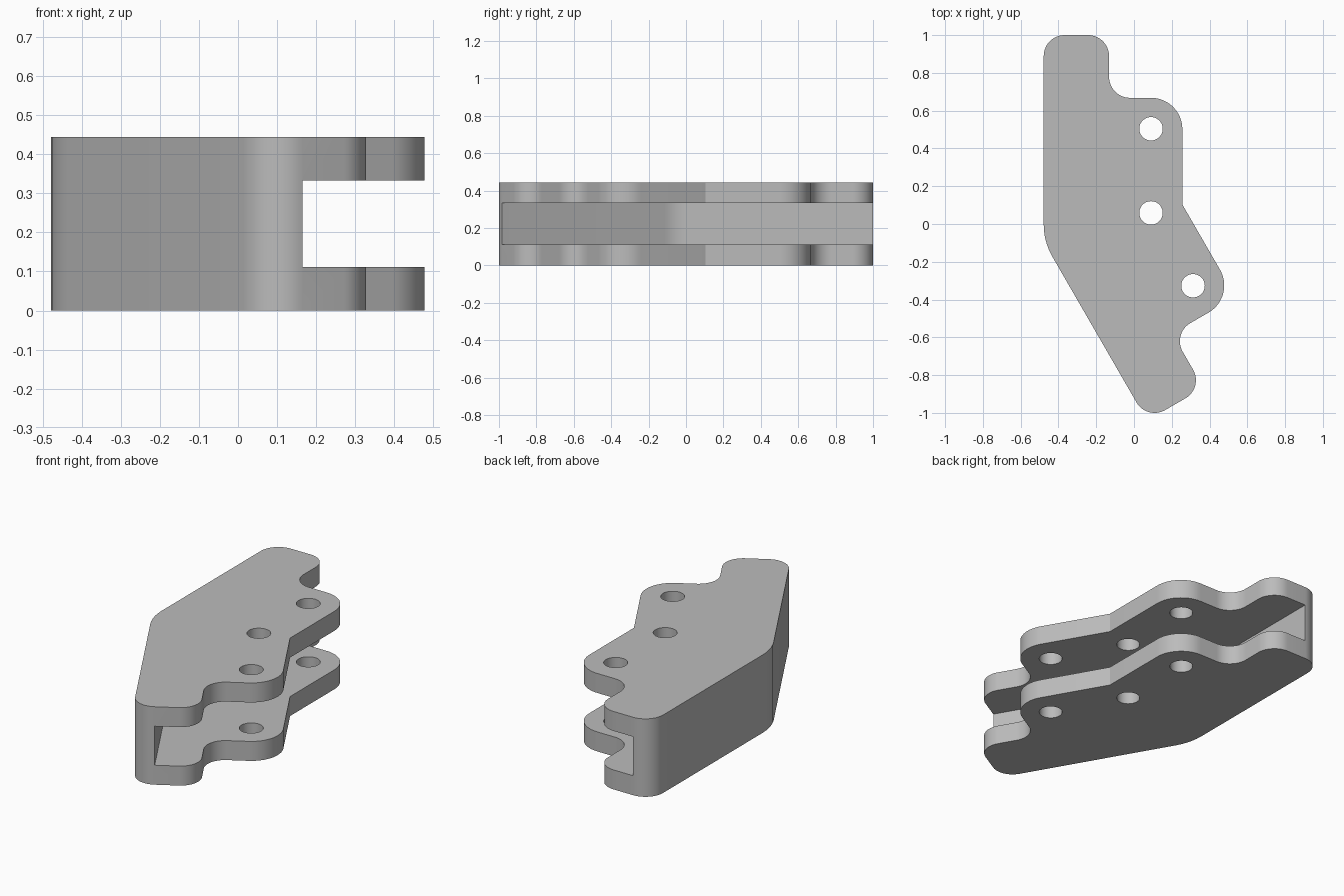
import bpy, bmesh, math
from mathutils import Vector

default = bpy.data.objects.get("Cube")
if default:
    bpy.data.objects.remove(default, do_unlink=True)

HEIGHT, WALL = 0.444, 0.111
LEFT, BEND_Y = -0.478, -0.0935       # outer bend of the spine
SLOPE = math.tan(math.radians(15))


def mirror(x, y):
    """Reflect a point across the 15 degree line through the outer bend."""
    c, s = math.cos(math.radians(30)), math.sin(math.radians(30))
    u, v = x - LEFT, y - BEND_Y
    return LEFT + u * c + v * s, BEND_Y + u * s - v * c


def with_mirror(start, arm, end=None):
    """Closed corner list: bend, upper arm, optional bend, mirrored arm."""
    lower = [(*mirror(x, y), r) for x, y, r in reversed(arm)]
    return [start] + arm + ([end] if end else []) + lower


def fillet(corners, step=math.radians(6)):
    """Round every (x, y, radius) corner with a tangent arc."""
    pts = []
    for i, (x, y, r) in enumerate(corners):
        p = Vector((x, y))
        if r == 0:
            pts.append(p)
            continue
        a = (Vector(corners[i - 1][:2]) - p).normalized()
        b = (Vector(corners[(i + 1) % len(corners)][:2]) - p).normalized()
        half = a.angle(b) / 2
        centre = p + (a + b).normalized() * (r / math.sin(half))
        start = p + a * (r / math.tan(half)) - centre
        finish = p + b * (r / math.tan(half)) - centre
        turn = math.atan2(start.x * finish.y - start.y * finish.x, start.dot(finish))
        n = max(4, round(abs(turn) / step))
        for k in range(n + 1):
            t = turn * k / n
            c, s = math.cos(t), math.sin(t)
            pts.append(centre + Vector((start.x * c - start.y * s,
                                        start.x * s + start.y * c)))
    return pts


def prism(name, pts, z0, z1):
    bm = bmesh.new()
    face = bm.faces.new([bm.verts.new((p.x, p.y, z0)) for p in pts])
    ext = bmesh.ops.extrude_face_region(bm, geom=[face])
    top = [g for g in ext["geom"] if isinstance(g, bmesh.types.BMVert)]
    bmesh.ops.translate(bm, verts=top, vec=(0, 0, z1 - z0))
    bmesh.ops.recalc_face_normals(bm, faces=bm.faces)
    mesh = bpy.data.meshes.new(name)
    bm.to_mesh(mesh)
    bm.free()
    obj = bpy.data.objects.new(name, mesh)
    bpy.context.collection.objects.link(obj)
    return obj


def cut(target, cutter):
    """Subtract the cutter, then discard it."""
    mod = target.modifiers.new("Cut", "BOOLEAN")
    mod.operation, mod.solver, mod.object = "DIFFERENCE", "EXACT", cutter
    cutter.hide_render = True
    bpy.ops.object.select_all(action="DESELECT")
    bpy.context.view_layer.objects.active = target
    target.select_set(True)
    bpy.ops.object.modifier_apply(modifier=mod.name)
    bpy.data.objects.remove(cutter, do_unlink=True)


# Bracket body: two mirrored arms with rounded tabs
RIGHT = 0.256
arm = [(LEFT, 1, WALL), (-0.132, 1, WALL), (-0.132, 0.668, WALL), (RIGHT, 0.668, 0.166)]
inside = (RIGHT, BEND_Y + (RIGHT - LEFT) * SLOPE, 0)
bracket = prism("bracket", fillet(with_mirror((LEFT, BEND_Y, 0.333), arm, inside)), 0, HEIGHT)

# Slot between the plates, leaving a spine along the outer side
inner = LEFT + WALL
slot = with_mirror((inner, BEND_Y + WALL * SLOPE, 0.222), [(inner, 1.1, 0), (1, 1.1, 0)])
cut(bracket, prism("slot_cutter", fillet(slot), WALL, HEIGHT - WALL))

# Pin holes: one in each arm and one on the bend line
hole_x = 0.09
holes = [(hole_x, 0.504), mirror(hole_x, 0.504),
         (hole_x, BEND_Y + (hole_x - LEFT) * SLOPE)]
for x, y in holes:
    ring = [Vector((x + 0.062 * math.cos(math.tau * k / 48),
                    y + 0.062 * math.sin(math.tau * k / 48))) for k in range(48)]
    cut(bracket, prism("hole_cutter", ring, -0.1, HEIGHT + 0.1))

# Material and shading
grey = bpy.data.materials.new("plain grey")
grey.use_nodes = True
colour = (0.5, 0.5, 0.5, 1)
grey.diffuse_color = colour
grey.node_tree.nodes["Principled BSDF"].inputs["Base Color"].default_value = colour
bracket.data.materials.clear()
bracket.data.materials.append(grey)
bpy.ops.object.shade_smooth_by_angle(angle=math.radians(20))
